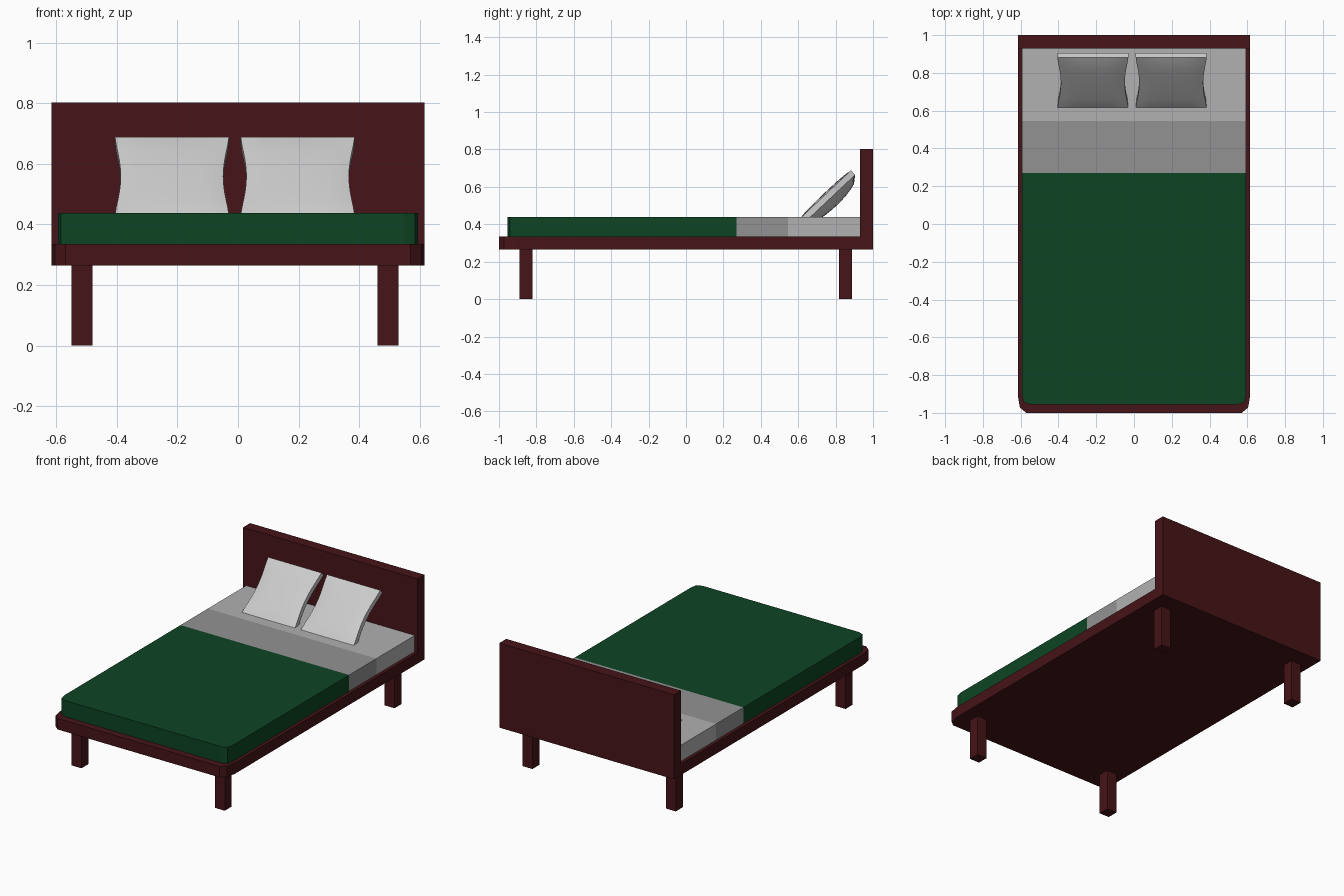
import bpy, bmesh
from mathutils import Vector

if "Cube" in bpy.data.objects:
    bpy.data.objects.remove(bpy.data.objects["Cube"])


def material(name, rgb):
    m = bpy.data.materials.new(name)
    m.diffuse_color = (*rgb, 1)
    m.use_nodes = True
    m.node_tree.nodes["Principled BSDF"].inputs["Base Color"].default_value = m.diffuse_color
    return m


WOOD = material("dark_red_wood", (0.061, 0.007, 0.009))
GREEN = material("green_blanket", (0.004, 0.058, 0.017))
FOLD = material("grey_fold", (0.29, 0.29, 0.29))
SHEET = material("light_sheet", (0.44, 0.44, 0.44))
PILLOW = material("pillow_cloth", (0.55, 0.55, 0.55))


def finish(name, bm, mat):
    bmesh.ops.recalc_face_normals(bm, faces=bm.faces)
    me = bpy.data.meshes.new(name)
    bm.to_mesh(me)
    bm.free()
    me.materials.append(mat)
    ob = bpy.data.objects.new(name, me)
    bpy.context.collection.objects.link(ob)
    return ob


def slab(name, outline, z0, z1, mat):
    bm = bmesh.new()
    face = bm.faces.new([bm.verts.new((x, y, z0)) for x, y in outline])
    ext = bmesh.ops.extrude_face_region(bm, geom=[face], use_keep_orig=True)
    top = [g for g in ext["geom"] if isinstance(g, bmesh.types.BMVert)]
    bmesh.ops.translate(bm, verts=top, vec=(0, 0, z1 - z0))
    return finish(name, bm, mat)


def rect(x0, x1, y0, y1):
    return [(x0, y0), (x1, y0), (x1, y1), (x0, y1)]


def symmetric(half):
    # right-hand outline points, front to back, mirrored to the left
    return half + [(-x, y) for x, y in reversed(half)]


# Bed base with clipped foot corners, and headboard
slab("bed_base", symmetric([(0.57, -1), (0.604, -0.972), (0.615, -0.91), (0.615, 0.93)]),
     0.265, 0.335, WOOD)
slab("headboard", rect(-0.615, 0.615, 0.93, 1), 0.265, 0.803, WOOD)

# Legs
for side, x in (("left", -0.55), ("right", 0.46)):
    for end, y in (("front", -0.89), ("back", 0.818)):
        slab(f"{end}_{side}_leg", rect(x, x + 0.07, y, y + 0.07), 0, 0.265, WOOD)

# Mattress in three bands: blanket, folded band, sheet
slab("blanket", symmetric([(0.55, -0.955), (0.585, -0.942), (0.594, -0.9), (0.594, 0.27)]),
     0.335, 0.438, GREEN)
slab("blanket_fold", rect(-0.594, 0.594, 0.27, 0.545), 0.335, 0.438, FOLD)
slab("sheet", rect(-0.594, 0.594, 0.545, 0.93), 0.335, 0.438, SHEET)


# Pillows: puffed on the back, nearly flat in front, pinched sides, leaning back
UP = Vector((0, 0.727, 0.686))
BACK = Vector((0, 0.686, -0.727))


def pillow(name, cx):
    bm = bmesh.new()
    bmesh.ops.create_cube(bm, size=2)
    bmesh.ops.subdivide_edges(bm, edges=bm.edges, cuts=9, use_grid_fill=True)
    for v in bm.verts:
        u, t, w = v.co
        puff = ((1 - u * u) * (1 - t * t)) ** 0.5
        front = 0.010 * (1 - puff)
        back = 0.042 + 0.052 * puff
        pinch = 1 - 0.10 * (1 - t * t) ** 1.5
        n = front + (back - front) * (w + 1) / 2
        along = 0.185 + 0.187 * t
        v.co = Vector((cx + 0.188 * u * pinch, 0.605, 0.44)) + UP * along + BACK * n
    ob = finish(name, bm, PILLOW)
    bpy.context.view_layer.objects.active = ob
    ob.select_set(True)
    bpy.ops.object.shade_smooth_by_angle(angle=0.7)
    ob.select_set(False)


pillow("left_pillow", -0.218)
pillow("right_pillow", 0.197)
